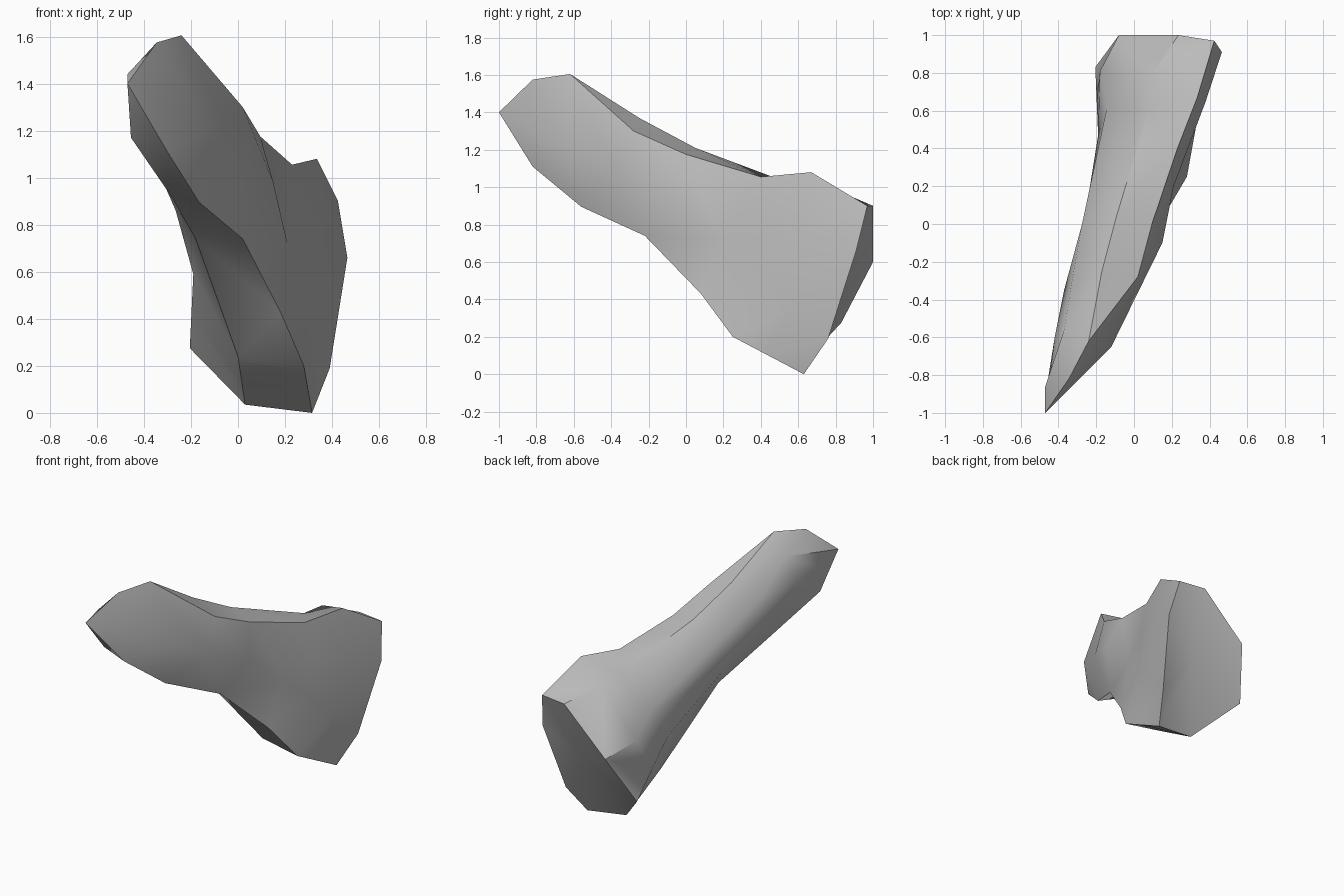
import bpy
import bmesh
import math
from mathutils import Vector

cube = bpy.data.objects.get("Cube")
if cube:
    bpy.data.objects.remove(cube)

# One flat material for the whole solid
grey = bpy.data.materials.new("pale grey")
grey.use_nodes = True
colour = (0.5, 0.5, 0.5, 1)
grey.diffuse_color = colour
grey.node_tree.nodes["Principled BSDF"].inputs["Base Color"].default_value = colour

# Long ridges from the narrow tip to the broad foot; None is halfway between its neighbours
tip = (-.47, -1, 1.4)
brow = (-.345, -.82, 1.575)
crest = (-.24, -.62, 1.605)
shoulder = (-.12, -.65, 1.21)
waist = (.15, -.1, .98)
hollow = (.21, .2, .72)

top_outer = [tip, brow, crest, (.02, -.28, 1.3), (.095, 0, 1.175),
             (.23, .4, 1.055), (.335, .67, 1.08), (.425, .97, .9)]
top_inner = [tip, brow, crest, (-.17, -.25, 1.37), (-.09, .05, 1.21),
             (.08, .61, 1), (.095, .79, .99), (.235, 1, .9)]
upper_flank = [tip, (-.47, -.86, 1.44), (-.37, -.56, 1.49), (-.335, -.34, 1.27),
               (-.275, 0, 1.11), (-.145, .61, .79), (-.18, .81, .68), (-.08, 1, .6)]
lower_flank = [tip, None, (-.42, -.6, 1.3), (-.37, -.35, 1.1),
               (-.265, 0, .86), (-.19, .47, .59), None, (-.205, .83, .275)]
keel_inner = [tip, (-.455, -.82, 1.17), (-.29, -.49, .93), None,
              (-.18, -.1, .74), (0, .27, .24), None, (.03, .61, .035)]
keel_outer = [tip, (-.3, -.82, 1.11), (-.165, -.56, .895), (.02, -.22, .74),
              (.18, .08, .43), (.28, .25, .2), None, (.315, .63, 0)]
lower_side = [tip, shoulder, None, waist, hollow, None, (.34, .58, .38), (.39, .76, .19)]
upper_side = [tip, shoulder, None, waist, hollow, None, (.38, .65, .8), (.465, .91, .66)]


def fill(path):
    """Replace each gap with the middle of its two neighbours."""
    return [Vector(p) if p else (Vector(path[i - 1]) + Vector(path[i + 1])) / 2
            for i, p in enumerate(path)]


def skin(name, ridges, material):
    """Stretch faces between neighbouring ridges and close the broad end."""
    bm = bmesh.new()
    rows = [[bm.verts.new(p) for p in fill(r)] for r in ridges]
    for a, b in zip(rows, rows[1:] + rows[:1]):
        for i in range(len(a) - 1):
            bm.faces.new((a[i], a[i + 1], b[i + 1], b[i]))
    rim = [row[-1] for row in rows]
    centre = bm.verts.new(sum((v.co for v in rim), Vector()) / len(rim))
    for a, b in zip(rim, rim[1:] + rim[:1]):
        bm.faces.new((a, centre, b))
    # Merge points shared by several ridges
    bmesh.ops.remove_doubles(bm, verts=bm.verts[:], dist=0.001)
    bmesh.ops.dissolve_degenerate(bm, edges=bm.edges[:], dist=0.001)
    bmesh.ops.triangulate(bm, faces=bm.faces[:], quad_method='SHORT_EDGE')
    bmesh.ops.recalc_face_normals(bm, faces=bm.faces[:])
    mesh = bpy.data.meshes.new(name)
    bm.to_mesh(mesh)
    bm.free()
    mesh.materials.append(material)
    obj = bpy.data.objects.new(name, mesh)
    bpy.context.collection.objects.link(obj)
    return obj


shard = skin("tapered_shard",
             [top_outer, top_inner, upper_flank, lower_flank,
              keel_inner, keel_outer, lower_side, upper_side], grey)

# Soft facets with the main ridges kept crisp
bpy.ops.object.select_all(action='DESELECT')
shard.select_set(True)
bpy.context.view_layer.objects.active = shard
bpy.ops.object.shade_smooth_by_angle(angle=math.radians(35))
